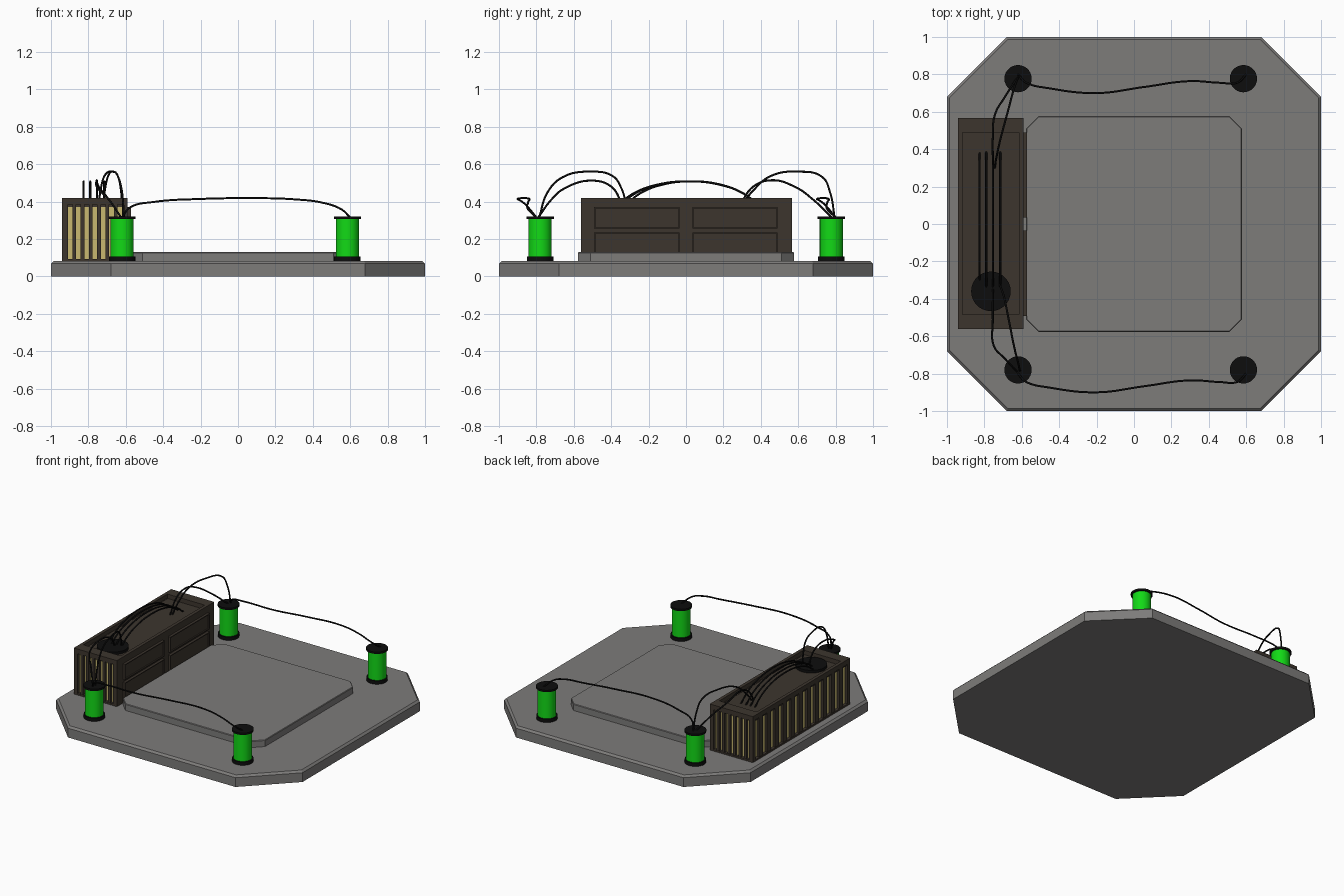
import bpy, bmesh, math
from mathutils import Vector

if "Cube" in bpy.data.objects:
    bpy.data.objects.remove(bpy.data.objects["Cube"])


def mat(name, r, g, b):
    m = bpy.data.materials.new(name)
    m.diffuse_color = (r, g, b, 1)
    m.use_nodes = True
    m.node_tree.nodes["Principled BSDF"].inputs["Base Color"].default_value = m.diffuse_color
    return m


GREY = mat("stone grey", 0.205, 0.2, 0.195)
BROWN = mat("dark brown", 0.046, 0.036, 0.027)
YELLOW = mat("pale yellow", 0.58, 0.48, 0.16)
GREEN = mat("bright green", 0.006, 0.7, 0.008)
BLACK = mat("black", 0.004, 0.004, 0.004)


def finish(name, bm, material):
    bmesh.ops.recalc_face_normals(bm, faces=bm.faces)
    me = bpy.data.meshes.new(name)
    bm.to_mesh(me)
    bm.free()
    me.materials.append(material)
    ob = bpy.data.objects.new(name, me)
    bpy.context.collection.objects.link(ob)
    return ob


def boxes(name, spans, material):
    """Several boxes in one object, each (x0, x1, y0, y1, z0, z1)."""
    bm = bmesh.new()
    for x0, x1, y0, y1, z0, z1 in spans:
        vs = bmesh.ops.create_cube(bm, size=1)["verts"]
        for v in vs:
            v.co = Vector((x1 if v.co.x > 0 else x0,
                           y1 if v.co.y > 0 else y0,
                           z1 if v.co.z > 0 else z0))
    return finish(name, bm, material)


def octagon_slab(name, half, cut, z0, z1, edge):
    """Square slab with cut corners and a small chamfer round the top."""
    bm = bmesh.new()
    rings = []
    for h, c, z in ((half, cut, z0), (half, cut, z1 - edge),
                    (half - edge, cut - edge * 0.41, z1)):
        pts = [(-c, -h), (c, -h), (h, -c), (h, c), (c, h), (-c, h), (-h, c), (-h, -c)]
        rings.append([bm.verts.new((x, y, z)) for x, y in pts])
    for a, b in zip(rings, rings[1:]):
        for i in range(8):
            j = (i + 1) % 8
            bm.faces.new((a[i], a[j], b[j], b[i]))
    bm.faces.new(rings[0][::-1])
    bm.faces.new(rings[-1])
    return finish(name, bm, GREY)


def cylinder(name, x, y, r, z0, z1, material):
    bm = bmesh.new()
    bmesh.ops.create_cone(bm, cap_ends=True, segments=28, radius1=r, radius2=r, depth=z1 - z0)
    bmesh.ops.translate(bm, verts=bm.verts, vec=(x, y, (z0 + z1) / 2))
    ob = finish(name, bm, material)
    bpy.ops.object.select_all(action='DESELECT')
    ob.select_set(True)
    bpy.context.view_layer.objects.active = ob
    bpy.ops.object.shade_smooth_by_angle()
    return ob


def cable(name, pts):
    cu = bpy.data.curves.new(name, 'CURVE')
    cu.dimensions = '3D'
    cu.bevel_depth = 0.0055
    cu.bevel_resolution = 2
    cu.resolution_u = 8
    cu.use_fill_caps = True
    sp = cu.splines.new('BEZIER')
    sp.bezier_points.add(len(pts) - 1)
    for bp, p in zip(sp.bezier_points, pts):
        bp.co = p
        bp.handle_left_type = bp.handle_right_type = 'AUTO'
    cu.materials.append(BLACK)
    ob = bpy.data.objects.new(name, cu)
    bpy.context.collection.objects.link(ob)


# Floor and raised pad
octagon_slab("base_slab", 1.0, 0.68, 0.0, 0.082, 0.014)
octagon_slab("raised_pad", 0.577, 0.51, 0.07, 0.13, 0.004)

# Crate: yellow core, brown frame, slats and recessed top
X0, X1, Y0, Y1, Z0, Z1 = -0.94, -0.59, -0.562, 0.567, 0.08, 0.42
D = 0.022
ZB, ZT = 0.094, 0.39           # stripe bottom and top
boxes("crate_glowing_core", [(X0 + D, X1 - 0.02, Y0 + D, Y1 - D, Z0, 0.37)], YELLOW)
boxes("crate_frame", [
    (X0, X1, Y0, Y1, 0.075, ZB),                        # bottom
    (X0 + 0.01, X1 - 0.01, Y0 + 0.03, Y1 - 0.03, 0.37, 0.388),  # recessed lid
    (X0, X1, Y0, Y0 + 0.077, ZT - 0.005, Z1),           # rim
    (X0, X1, Y1 - 0.077, Y1, ZT - 0.005, Z1),
    (X0, X0 + 0.024, Y0 + 0.077, Y1 - 0.077, ZT - 0.005, Z1),
    (X1 - 0.024, X1, Y0 + 0.077, Y1 - 0.077, ZT - 0.005, Z1),
    (X1 - 0.03, X1, Y0, Y1, ZB, ZT),                    # plain inner wall
    (X0, X0 + 0.03, Y0, Y0 + 0.03, ZB, ZT),             # outer corner posts
    (X0, X0 + 0.03, Y1 - 0.03, Y1, ZB, ZT)], BROWN)

slats = []
n = 7
pitch = (X1 - X0 - 0.06 + 0.02) / n
for i in range(1, n):
    x = X0 + 0.03 + i * pitch - 0.02
    slats += [(x, x + 0.02, Y0 + 0.003, Y0 + D + 0.005, ZB, ZT),
              (x, x + 0.02, Y1 - D - 0.005, Y1 - 0.003, ZB, ZT)]
n = 12
pitch = (Y1 - Y0 - 0.06 + 0.045) / n
for i in range(1, n):
    y = Y0 + 0.03 + i * pitch - 0.045
    slats.append((X0 + 0.003, X0 + D + 0.005, y, y + 0.045, ZB, ZT))
boxes("crate_slats", slats, BROWN)

# Framed panels on the inner wall
panels = []
for y0, y1 in ((-0.492, -0.034), (0.034, 0.49)):
    for z0, z1 in ((0.11, 0.235), (0.255, 0.37)):
        t = 0.007
        panels += [(X1 - 0.005, X1 + 0.009, y0 + t, y1 - t, z0 + t, z1 - t),
                   (X1 - 0.005, X1 + 0.018, y0, y1, z0, z0 + t),
                   (X1 - 0.005, X1 + 0.018, y0, y1, z1 - t, z1),
                   (X1 - 0.005, X1 + 0.018, y0, y0 + t, z0 + t, z1 - t),
                   (X1 - 0.005, X1 + 0.018, y1 - t, y1, z0 + t, z1 - t)]
boxes("crate_wall_panels", panels, BROWN)

# Round cable socket in the lid
cylinder("cable_socket", -0.765, -0.36, 0.106, 0.38, 0.408, BLACK)

# Four corner canisters
for x in (-0.62, 0.585):
    for y in (-0.78, 0.777):
        cylinder("canister_foot", x, y, 0.071, 0.08, 0.107, BLACK)
        cylinder("canister_body", x, y, 0.062, 0.105, 0.31, GREEN)
        cylinder("canister_cap", x, y, 0.073, 0.306, 0.32, BLACK)

# Long cables between the canisters
for oy in (0, 1.6):
    cable("long_cable", [(x, y + oy, z) for x, y, z in (
        (-0.62, -0.80, 0.315), (-0.575, -0.845, 0.37), (-0.45, -0.875, 0.398),
        (-0.2, -0.90, 0.414), (0.05, -0.868, 0.418), (0.3, -0.836, 0.412),
        (0.46, -0.845, 0.392), (0.55, -0.845, 0.36), (0.6, -0.80, 0.315))])

# Cables arching from the crate to the near and far canisters
cable("front_high_cable", [(-0.72, -0.32, 0.385), (-0.71, -0.345, 0.47), (-0.695, -0.39, 0.535),
                           (-0.67, -0.51, 0.56), (-0.64, -0.66, 0.53), (-0.62, -0.74, 0.45),
                           (-0.61, -0.785, 0.315)])
cable("front_low_cable", [(-0.755, -0.34, 0.385), (-0.755, -0.4, 0.48), (-0.755, -0.51, 0.512),
                          (-0.75, -0.65, 0.47), (-0.69, -0.72, 0.41), (-0.625, -0.79, 0.315)])
cable("back_high_cable", [(-0.745, 0.3, 0.385), (-0.735, 0.36, 0.46), (-0.715, 0.45, 0.535),
                          (-0.675, 0.6, 0.56), (-0.64, 0.73, 0.53), (-0.625, 0.77, 0.45),
                          (-0.615, 0.795, 0.315)])
cable("back_low_cable", [(-0.755, 0.29, 0.385), (-0.755, 0.36, 0.48), (-0.755, 0.46, 0.514),
                         (-0.745, 0.58, 0.48), (-0.69, 0.68, 0.41), (-0.625, 0.78, 0.315)])

# Row of cables looping along the lid
for x, y0, y1 in ((-0.825, -0.32, 0.38), (-0.79, -0.36, 0.385),
                  (-0.755, -0.36, 0.385), (-0.715, -0.35, 0.385)):
    m, h = (y0 + y1) / 2, (y1 - y0) / 2
    cable("lid_cable", [(x, m + h * a, z) for a, z in (
        (-1, 0.385), (-0.78, 0.445), (-0.45, 0.49), (0, 0.508),
        (0.45, 0.49), (0.78, 0.445), (1, 0.385))])

# Turn cables into meshes
bpy.ops.object.select_all(action='DESELECT')
for ob in bpy.data.objects:
    if ob.type == 'CURVE':
        ob.select_set(True)
        bpy.context.view_layer.objects.active = ob
bpy.ops.object.convert(target='MESH')
